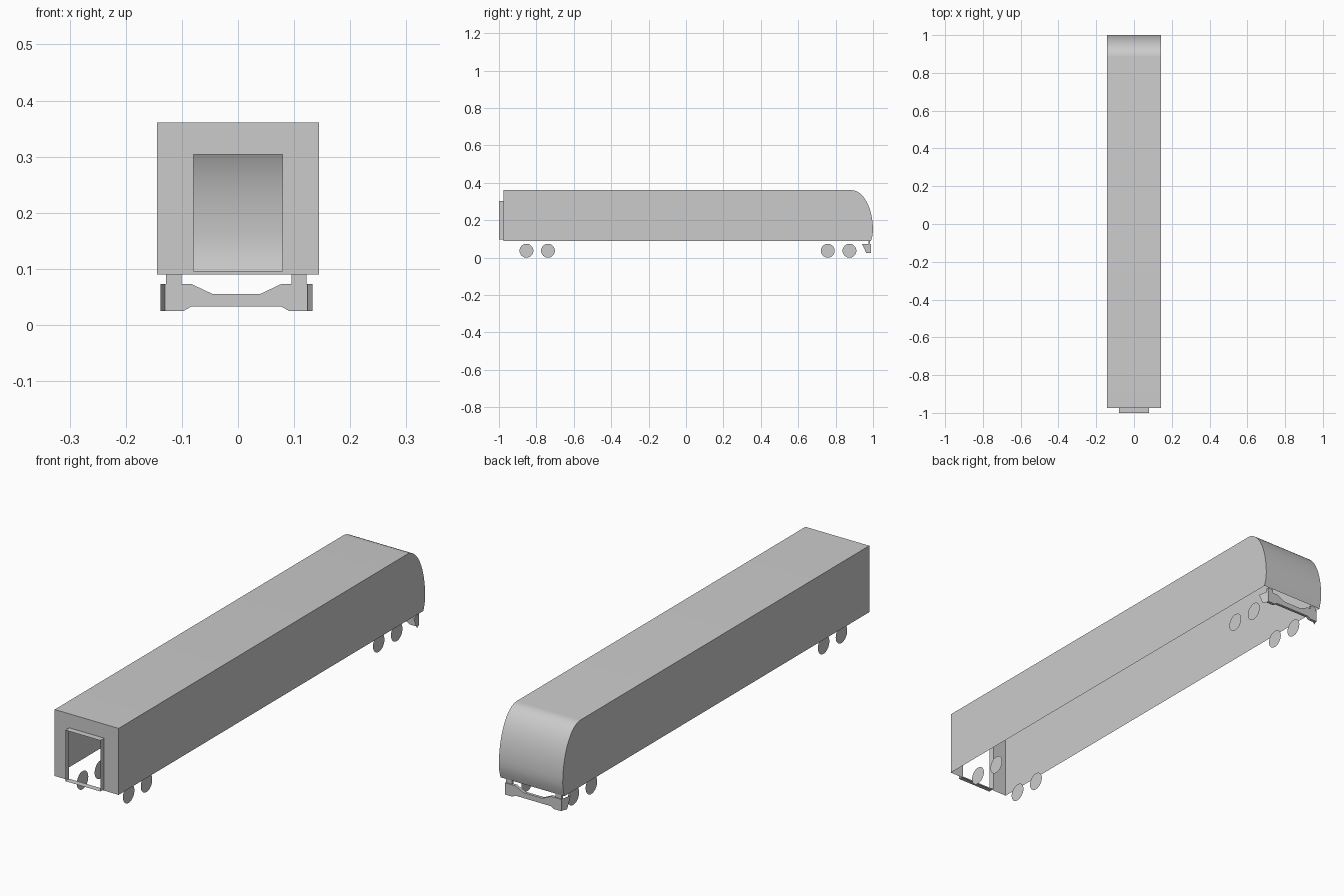
import bpy, bmesh, math

if "Cube" in bpy.data.objects:
    bpy.data.objects.remove(bpy.data.objects["Cube"])

HALF_W = 0.144      # half body width
FLOOR, ROOF = 0.09, 0.361
REAR = -0.975       # flat end wall


def make(name, faces, smooth=False):
    """Build an object from a list of polygons given as point lists."""
    bm = bmesh.new()
    for pts in faces:
        bm.faces.new([bm.verts.new(p) for p in pts])
    bmesh.ops.remove_doubles(bm, verts=bm.verts, dist=1e-5)
    bmesh.ops.recalc_face_normals(bm, faces=bm.faces)
    me = bpy.data.meshes.new(name)
    bm.to_mesh(me)
    bm.free()
    ob = bpy.data.objects.new(name, me)
    bpy.context.collection.objects.link(ob)
    if smooth:
        bpy.context.view_layer.objects.active = ob
        ob.select_set(True)
        bpy.ops.object.shade_smooth_by_angle(angle=math.radians(30))
        ob.select_set(False)
    return ob


def prism(name, outline, y0, y1):
    """Extrude an (x, z) outline from y0 to y1."""
    n = len(outline)
    faces = [[(x, y, z) for x, z in outline] for y in (y0, y1)]
    for i in range(n):
        (xa, za), (xb, zb) = outline[i], outline[(i + 1) % n]
        faces.append([(xa, y0, za), (xb, y0, zb), (xb, y1, zb), (xa, y1, za)])
    return make(name, faces)


# Body shell: side profile with rounded nose, open underneath
N = 16
nose = [(0.885 + 0.115 * math.sin(t), 0.145 + 0.216 * math.cos(t))
        for t in (i * math.pi / 2 / N for i in range(N + 1))]
profile = [(REAR, FLOOR), (REAR, ROOF)] + nose + [(0.997, 0.117), (0.989, FLOOR)]
shell = [[(s * HALF_W, y, z) for y, z in profile] for s in (-1, 1)]
for (ya, za), (yb, zb) in zip(profile[1:], profile[2:]):
    shell.append([(-HALF_W, ya, za), (HALF_W, ya, za),
                  (HALF_W, yb, zb), (-HALF_W, yb, zb)])

# End wall around the doorway, as a ring of four quads
outer = [(-HALF_W, FLOOR), (HALF_W, FLOOR), (HALF_W, ROOF), (-HALF_W, ROOF)]
door = [(-0.079, 0.096), (0.079, 0.096), (0.079, 0.304), (-0.079, 0.304)]
gangway = []
for i in range(4):
    j = (i + 1) % 4
    (ax, az), (bx, bz) = outer[i], outer[j]
    (cx, cz), (dx, dz) = door[j], door[i]
    shell.append([(ax, REAR, az), (bx, REAR, bz), (cx, REAR, cz), (dx, REAR, dz)])
    gangway.append([(dx, REAR, dz), (cx, REAR, cz), (cx, -1, cz), (dx, -1, dz)])
make("car_body", shell, smooth=True)

# Thin-walled gangway frame around the doorway
make("gangway_frame", gangway)

# Flat wheel discs, two axles on each bogie
R = 0.037
for side, x in (("left", -0.104), ("right", 0.104)):
    for i, y in enumerate((-0.853, -0.738, 0.758, 0.874)):
        ring = [(x, y + R * math.cos(a), R + R * math.sin(a))
                for a in (k * math.tau / 32 for k in range(32))]
        if x < 0:
            ring.reverse()
        make(f"wheel_{side}_{i + 1}", [ring])

# Shaped bumper plate under the nose
C = -0.003
half = [(0.042, 0.055), (0.08, 0.073), (0.127, 0.073), (0.127, 0.025),
        (0.094, 0.025), (0.08, 0.033)]
right = [(C + x, z) for x, z in half]
left = [(C - x, z) for x, z in reversed(half)]
prism("bumper", right + left, 0.977, 0.989)

# Bumper side wings flaring back, and hanger posts up to the body
for side, s in (("left", -1), ("right", 1)):
    def wing(off):
        a, b = C + s * (0.127 + off), C + s * (0.1355 + off)
        return [(a, 0.982, 0.025), (b, 0.964, 0.025), (b, 0.941, 0.073), (a, 0.982, 0.073)]
    make(f"bumper_wing_{side}", [wing(0)])
    x0, x1 = C + s * 0.098, C + s * 0.125
    prism(f"bumper_post_{side}", [(x0, 0.073), (x1, 0.073), (x1, 0.091), (x0, 0.091)],
          0.975, 0.985)
